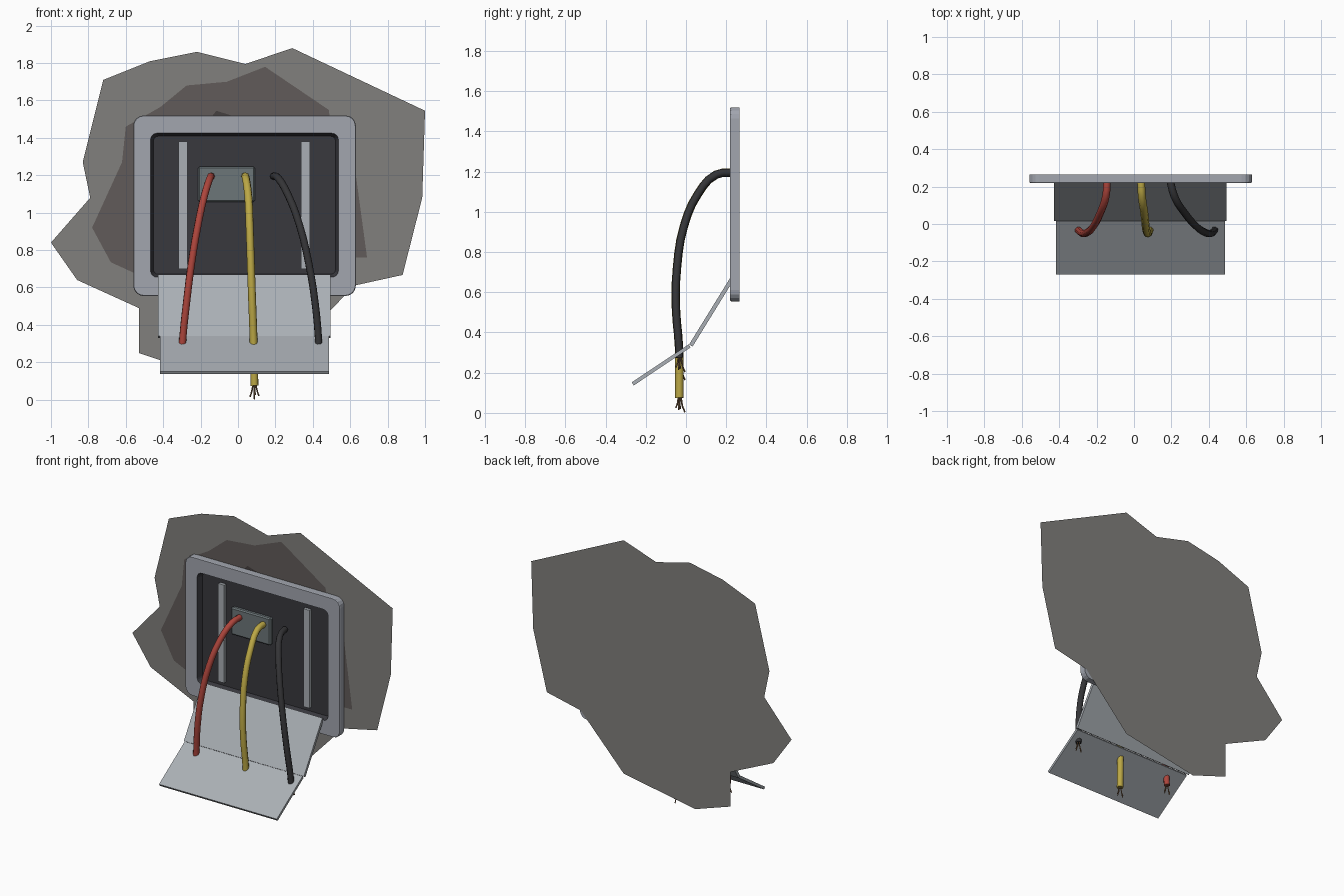
import bpy, bmesh, math
from mathutils import Vector

if "Cube" in bpy.data.objects:
    bpy.data.objects.remove(bpy.data.objects["Cube"])


def material(name, r, g, b):
    m = bpy.data.materials.new(name)
    m.diffuse_color = (r, g, b, 1)
    m.use_nodes = True
    m.node_tree.nodes["Principled BSDF"].inputs["Base Color"].default_value = m.diffuse_color
    return m


SHELL = material("panel_grey", 0.36, 0.38, 0.43)
DOOR = material("door_grey", 0.40, 0.43, 0.46)
DARK = material("recess_dark", 0.04, 0.04, 0.048)
BOX = material("terminal_grey", 0.15, 0.18, 0.19)
COPPER = material("copper", 0.22, 0.13, 0.07)


def make_object(name, bm, *mats):
    me = bpy.data.meshes.new(name)
    bm.to_mesh(me)
    bm.free()
    ob = bpy.data.objects.new(name, me)
    bpy.context.collection.objects.link(ob)
    for m in mats:
        me.materials.append(m)
    return ob


def sheet(name, pts, y, mat):
    """Flat irregular polygon facing the front."""
    bm = bmesh.new()
    f = bm.faces.new([bm.verts.new((x, y, z)) for x, z in pts])
    f.normal_update()
    if f.normal.y > 0:
        f.normal_flip()
    bmesh.ops.triangulate(bm, faces=[f])
    make_object(name, bm, mat)


def block(name, x0, x1, y0, y1, z0, z1, mat, bevel=0.0):
    bm = bmesh.new()
    bmesh.ops.create_cube(bm, size=1)
    for v in bm.verts:
        v.co = ((x0 + x1) / 2 + v.co.x * (x1 - x0),
                (y0 + y1) / 2 + v.co.y * (y1 - y0),
                (z0 + z1) / 2 + v.co.z * (z1 - z0))
    if bevel:
        bmesh.ops.bevel(bm, geom=bm.edges[:], offset=bevel, segments=1, affect='EDGES')
    make_object(name, bm, mat)


def rounded_loop(bm, x0, x1, z0, z1, r, y, seg=4):
    vs = []
    corners = [(x1 - r, z1 - r), (x0 + r, z1 - r), (x0 + r, z0 + r), (x1 - r, z0 + r)]
    for i, (cx, cz) in enumerate(corners):
        for k in range(seg + 1):
            a = math.pi / 2 * (i + k / seg)
            vs.append(bm.verts.new((cx + r * math.cos(a), y, cz + r * math.sin(a))))
    return vs


# Scorch marks on the wall behind the panel
sheet("scorch_outer", [(-.72, 1.71), (-.47, 1.81), (-.22, 1.86), (.04, 1.795), (.29, 1.88),
      (1, 1.545), (.985, 1.08), (.88, .667), (.62, .61), (.29, .26), (-.26, .16), (-.53, .25),
      (-.53, .49), (-.86, .64), (-1, .84), (-.79, 1.08), (-.83, 1.27)], 0.27,
      material("soot_light", 0.22, 0.215, 0.205))
sheet("scorch_middle", [(-.6, 1.46), (-.415, 1.565), (-.275, 1.68), (-.06, 1.70), (.145, 1.78),
      (.485, 1.55), (.5, 1.45), (.61, 1.35), (.69, .76), (.35, .76), (.05, .535),
      (-.3, .56), (-.68, .735), (-.78, .92), (-.62, 1.27)], 0.268,
      material("soot_medium", 0.12, 0.105, 0.10))
sheet("scorch_inner", [(-.115, 1.545), (.15, 1.46), (.33, 1.2), (.3, .9), (0, .78),
      (-.33, .95), (-.36, 1.25)], 0.2665, material("soot_dark", 0.06, 0.05, 0.05))

# Panel frame with a tapered dark recess
bm = bmesh.new()
loops = [rounded_loop(bm, -.56, .63, .555, 1.52, .055, .265),
         rounded_loop(bm, -.56, .63, .555, 1.52, .055, .225),
         rounded_loop(bm, -.557, .627, .558, 1.517, .053, .22),
         rounded_loop(bm, -.468, .537, .655, 1.425, .035, .22),
         rounded_loop(bm, -.452, .521, .671, 1.409, .025, .256)]
for j in range(4):
    a, b = loops[j], loops[j + 1]
    for i in range(len(a)):
        k = (i + 1) % len(a)
        f = bm.faces.new((a[i], a[k], b[k], b[i]))
        f.material_index = 1 if j == 3 else 0
bm.faces.new(loops[0])
bm.faces.new(loops[4]).material_index = 1
bmesh.ops.recalc_face_normals(bm, faces=bm.faces[:])
make_object("panel_frame", bm, SHELL, DARK)

# Rails and terminal box inside the recess
for side, x in (("left", -.294), ("right", .361)):
    block(side + "_rail", x - .023, x + .023, .235, .258, .70, 1.38, DOOR)
block("terminal_box", -.213, .09, .225, .258, 1.058, 1.247, BOX, 0.008)


def slab(name, x0, x1, top, bottom, t):
    """Tilted plate between two (y, z) points, t thick."""
    a, b = Vector(top), Vector(bottom)
    d = (b - a).normalized()
    n = Vector((-d.y, d.x)) * t / 2
    ring = [a + n, b + n, b - n, a - n]
    bm = bmesh.new()
    l, r = [[bm.verts.new((x, p.x, p.y)) for p in ring] for x in (x0, x1)]
    bm.faces.new(l)
    bm.faces.new(r[::-1])
    for i in range(4):
        k = (i + 1) % 4
        bm.faces.new((l[i], r[i], r[k], l[k]))
    bmesh.ops.recalc_face_normals(bm, faces=bm.faces[:])
    make_object(name, bm, DOOR)


# Bent door hanging open
slab("door_upper", -.427, .495, (.227, .664), (.024, .335), .02)
slab("door_lower", -.418, .487, (.018, .333), (-.265, .144), .018)


def tube(name, pts, r, mat, res=2):
    cu = bpy.data.curves.new(name, 'CURVE')
    cu.dimensions = '3D'
    cu.bevel_depth, cu.bevel_resolution = r, res
    cu.use_fill_caps = True
    cu.resolution_u = 3
    sp = cu.splines.new('BEZIER')
    sp.bezier_points.add(len(pts) - 1)
    for bp, p in zip(sp.bezier_points, pts):
        bp.co = p
        bp.handle_left_type = bp.handle_right_type = 'AUTO'
    cu.materials.append(mat)
    ob = bpy.data.objects.new(name, cu)
    bpy.context.collection.objects.link(ob)


def wire(name, xs, end, r, mat):
    """Hanging cable with a shared side profile and frayed copper strands."""
    side = [(.245, 1.195), (.15, 1.185), (.06, 1.09), (-.01, .93), (-.045, .72),
            (-.05, .52), (-.035, .33), (-.033, end)]
    tube(name, [(x, y, z) for x, (y, z) in zip(xs, side)], r, mat)
    x = xs[-1]
    for i, (dx, dy, drop) in enumerate([(-.024, -.004, .06), (0, .028, .072),
                                        (.024, .004, .055), (.004, -.018, .05)]):
        tube(f"{name}_strand_{i + 1}",
             [(x + dx * .3, -.033 + dy * .3, end + .01), (x + dx * .6, -.033 + dy * .5, end - drop * .5),
              (x + dx, -.033 + dy, end - drop)], .004, COPPER, 0)


# Three loose wires
wire("red_wire", [-.143, -.15, -.18, -.215, -.25, -.275, -.295, -.30], .235, .02,
     material("red", 0.42, 0.06, 0.045))
wire("yellow_wire", [.037, .042, .055, .062, .069, .076, .083, .088], .075, .021,
     material("yellow", 0.50, 0.39, 0.06))
wire("black_wire", [.19, .215, .27, .33, .38, .412, .43, .432], .275, .02,
     material("black", 0.035, 0.035, 0.038))

# Turn wires into meshes and smooth only their round sides
bpy.ops.object.select_all(action='DESELECT')
for ob in bpy.data.objects:
    if ob.type == 'CURVE':
        ob.select_set(True)
        bpy.context.view_layer.objects.active = ob
bpy.ops.object.convert(target='MESH')
bpy.ops.object.shade_smooth_by_angle(angle=math.radians(50))
